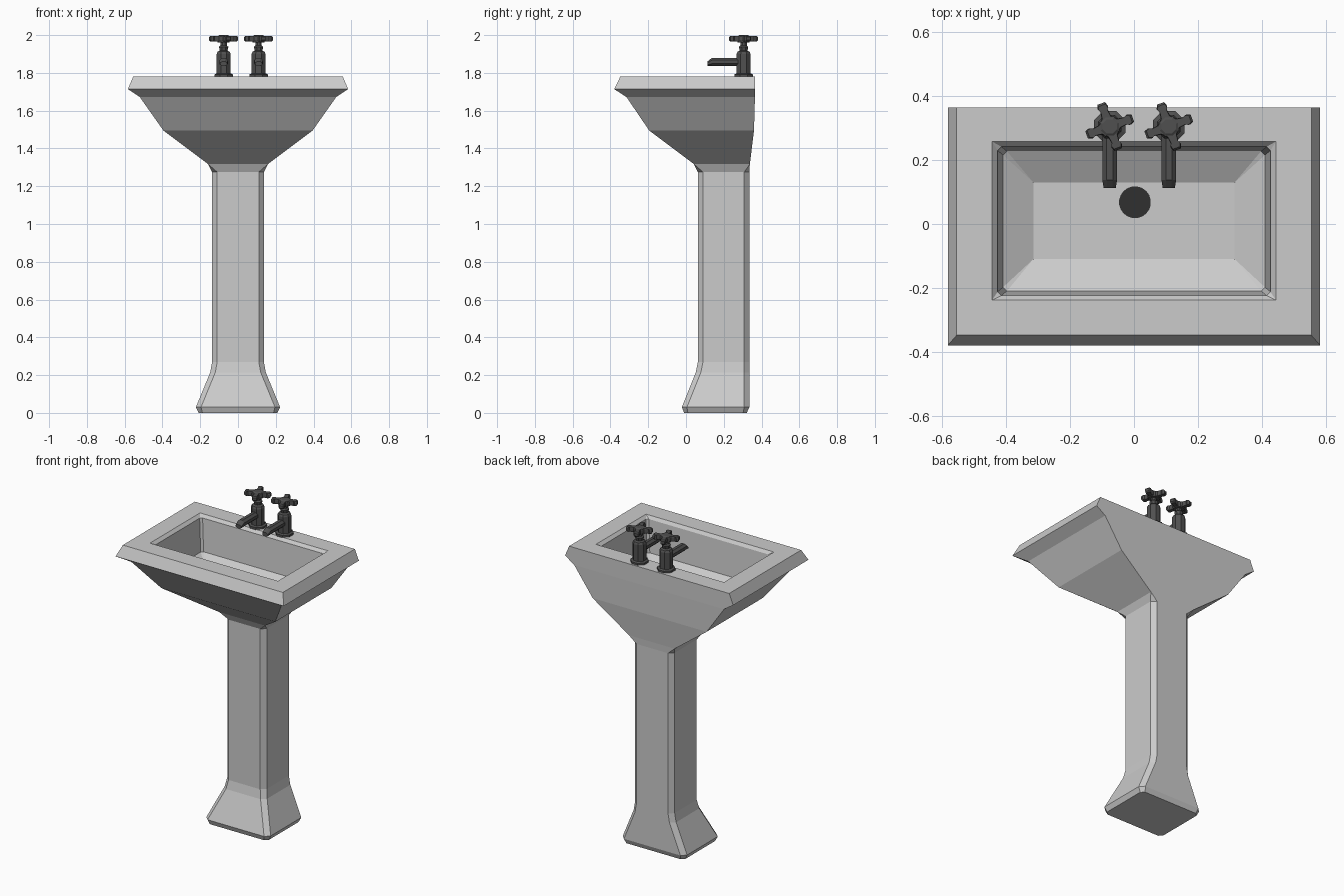
import bpy, bmesh, math

if "Cube" in bpy.data.objects:
    bpy.data.objects.remove(bpy.data.objects["Cube"])


def material(name, v):
    m = bpy.data.materials.new(name)
    m.diffuse_color = (v, v, v, 1)
    m.use_nodes = True
    m.node_tree.nodes["Principled BSDF"].inputs["Base Color"].default_value = m.diffuse_color
    return m


def loft(name, rings, cap_start=True, cap_end=True, mat=None):
    """Skin a stack of equal-length point rings."""
    bm = bmesh.new()
    rows = [[bm.verts.new(p) for p in r] for r in rings]
    n = len(rows[0])
    for a, b in zip(rows, rows[1:]):
        for i in range(n):
            j = (i + 1) % n
            bm.faces.new((a[i], a[j], b[j], b[i]))
    if cap_start:
        bm.faces.new(rows[0][::-1])
    if cap_end:
        bm.faces.new(rows[-1])
    bmesh.ops.remove_doubles(bm, verts=bm.verts, dist=1e-5)
    if cap_start and cap_end:
        bmesh.ops.recalc_face_normals(bm, faces=bm.faces)
    me = bpy.data.meshes.new(name)
    bm.to_mesh(me)
    bm.free()
    ob = bpy.data.objects.new(name, me)
    bpy.context.collection.objects.link(ob)
    if mat:
        me.materials.append(mat)
    return ob


def rect(z, x, y0, y1, c=0.0):
    """Rectangle ring with chamfered corners, counter-clockwise."""
    return [(-x + c, y0, z), (x - c, y0, z), (x, y0 + c, z), (x, y1 - c, z),
            (x - c, y1, z), (-x + c, y1, z), (-x, y1 - c, z), (-x, y0 + c, z)]


def ngon(z, r, cx, cy, n=8):
    return [(cx + r * math.cos(math.tau * (i + .5) / n),
             cy + r * math.sin(math.tau * (i + .5) / n), z) for i in range(n)]


# Pedestal: flared foot, chamfered column, collar under the basin
loft("pedestal", [
    rect(0, .208, -.01, .322, .02),
    rect(.03, .223, -.022, .335, .027),
    rect(.215, .147, .052, .335, .027),
    rect(.27, .137, .063, .335, .027),
    rect(1.275, .137, .063, .335, .027),
    rect(1.317, .158, .042, .338),
], cap_end=False)

# Basin: outer shell, rim, then down into the bowl
loft("basin", [
    rect(1.317, .158, .042, .338),
    rect(1.495, .395, -.195, .36),
    rect(1.672, .52, -.315, .365),
    rect(1.714, .583, -.38, .365),
    rect(1.78, .555, -.348, .365),
    rect(1.78, .444, -.238, .258),
    rect(1.762, .427, -.224, .242, .012),
    rect(1.56, .41, -.21, .228, .012),
    rect(1.505, .315, -.11, .13),
], cap_start=False)

dark = material("dark_metal", .08)
black = material("black_drain", .03)

# Drain
loft("drain", [ngon(1.50, .05, .003, .068, 20), ngon(1.509, .05, .003, .068, 20)], mat=black)


def cross(z, s, cx, cy):
    """Four-armed handle outline with flared arm ends."""
    arm = [(.032, -.015), (.055, -.012), (.064, -.017), (.077, -.012),
           (.077, .012), (.064, .017), (.055, .012), (.032, .015)]
    pts = []
    for k in range(4):
        a = math.radians(20 + 90 * k)
        for u, v in arm:
            u, v = u * s, v * s
            pts.append((cx + u * math.cos(a) - v * math.sin(a),
                        cy + u * math.sin(a) + v * math.cos(a), z))
    return pts


TY = .305
for side, tx in (("left", -.076), ("right", .109)):
    # Tap body: flange, barrel, neck, stem
    profile = [(1.775, .053), (1.792, .053), (1.797, .04), (1.9, .04),
               (1.912, .034), (1.918, .022), (1.938, .027), (1.945, .018),
               (1.97, .018)]
    loft(side + "_tap_body", [ngon(z, r, tx, TY) for z, r in profile], mat=dark)

    # Cross handle and its cap
    loft(side + "_tap_handle", [cross(z, s, tx, TY) for z, s in
         ((1.966, .92), (1.973, 1), (1.989, 1), (1.996, .92))], mat=dark)
    loft(side + "_tap_cap", [ngon(1.96, .034, tx, TY), ngon(1.994, .034, tx, TY),
                             ngon(2.0, .024, tx, TY)], mat=dark)

    # Spout with slanted tip
    spout = []
    for y, zc, w, h in ((.29, 1.858, .023, .022), (.138, 1.858, .023, .022),
                        (.113, 1.848, .019, .012)):
        spout.append([(tx + px * w / .924, y, zc + py * h / .924)
                      for px, py, _ in ngon(0, 1, 0, 0)])
    loft(side + "_tap_spout", spout, mat=dark)
